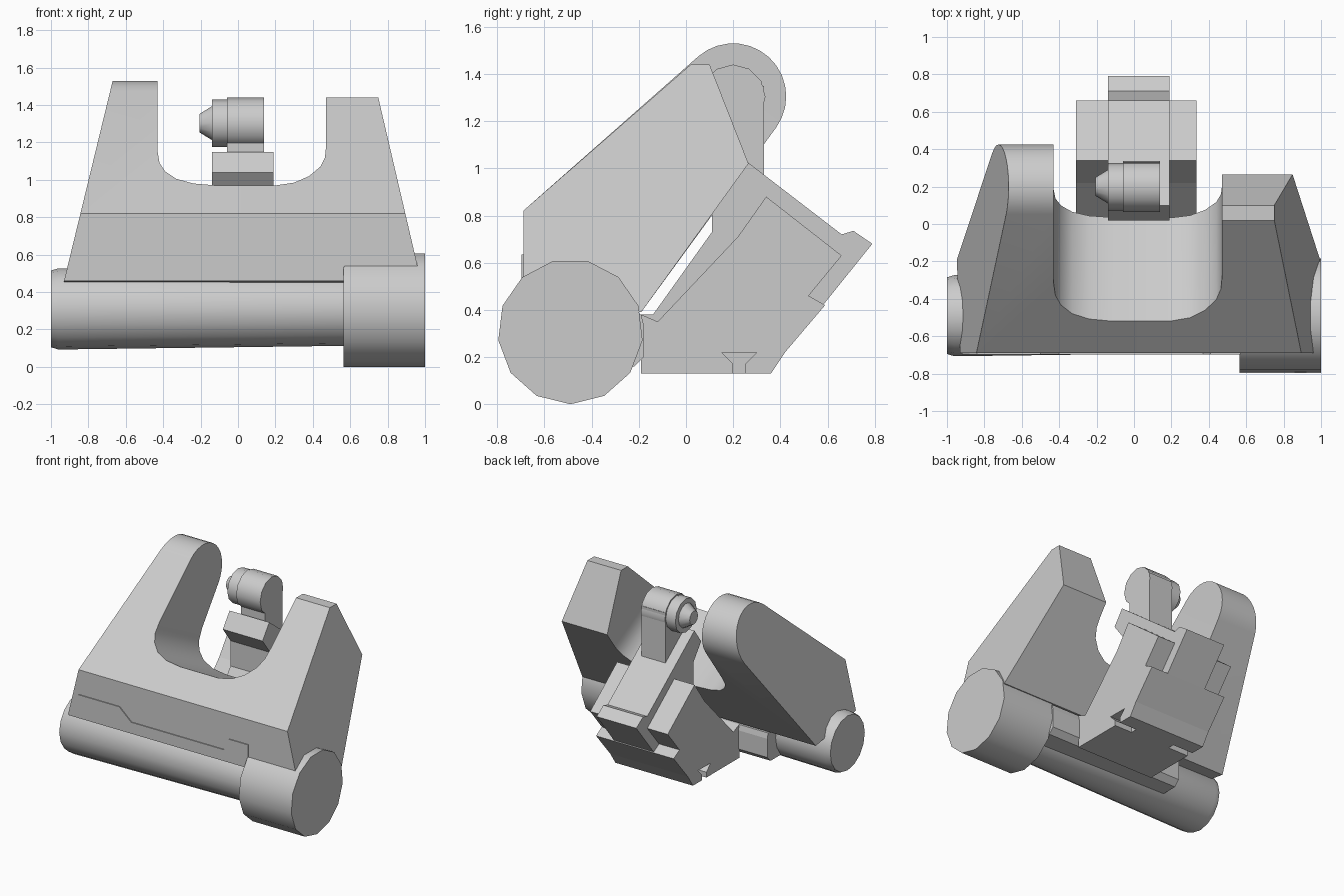
import bpy, bmesh, math

if "Cube" in bpy.data.objects:
    bpy.data.objects.remove(bpy.data.objects["Cube"])


def finish(bm, name, smooth=False):
    bmesh.ops.recalc_face_normals(bm, faces=bm.faces)
    me = bpy.data.meshes.new(name)
    bm.to_mesh(me)
    bm.free()
    ob = bpy.data.objects.new(name, me)
    bpy.context.collection.objects.link(ob)
    if smooth:
        bpy.ops.object.select_all(action='DESELECT')
        ob.select_set(True)
        bpy.context.view_layer.objects.active = ob
        bpy.ops.object.shade_smooth_by_angle(angle=math.radians(35))
    return ob


def loft(name, rings, smooth=False):
    """Skin a list of equally long point rings and close both ends."""
    bm = bmesh.new()
    vs = [[bm.verts.new(p) for p in r] for r in rings]
    n = len(rings[0])
    for a, b in zip(vs, vs[1:]):
        for i in range(n):
            j = (i + 1) % n
            bm.faces.new((a[i], a[j], b[j], b[i]))
    bm.faces.new(vs[0])
    bm.faces.new(vs[-1])
    return finish(bm, name, smooth)


def prism(name, prof, x0, x1):
    """(y, z) profile between x0 and x1; either may be a function of z."""
    at = lambda x, z: x(z) if callable(x) else x
    return loft(name, [[(at(x, z), y, z) for y, z in prof] for x in (x0, x1)])


def lathe_x(name, cy, cz, stations, n):
    """Round part along x; stations are (x, radius)."""
    ang = [2 * math.pi * i / n - math.pi / 2 for i in range(n)]
    return loft(name, [[(x, cy + r * math.cos(a), cz + r * math.sin(a)) for a in ang]
                       for x, r in stations], True)


def boolean(ob, other, op):
    m = ob.modifiers.new(op, 'BOOLEAN')
    m.operation, m.object, m.solver = op, other, 'EXACT'
    bpy.context.view_layer.objects.active = ob
    bpy.ops.object.modifier_apply(modifier=m.name)
    bpy.data.objects.remove(other)


# Yoke: two arm profiles with sloping outer sides, joined in the middle
left_side = lambda z: -0.67 - (1.53 - z) * 0.243
right_side = lambda z: 0.75 + (1.44 - z) * 0.233
base = [(-0.19, 0.39), (-0.69, 0.46), (-0.69, 0.82)]
arc = []
for i in range(15):
    a = math.radians(131 - i * (131 + 35.5) / 14)
    arc.append((0.2 + 0.225 * math.cos(a), 1.305 + 0.225 * math.sin(a)))
yoke = prism("yoke", base + arc, left_side, 0.02)
right_arm = prism("right_arm", base + [(0.02, 1.44), (0.10, 1.44), (0.265, 1.02)], 0.02, right_side)
boolean(yoke, right_arm, 'UNION')

# U-shaped opening, cut along a direction sloping down to the back
u = [(-0.43, 2.2), (-0.43, 1.15), (-0.42, 1.09), (-0.39, 1.045), (-0.33, 1.005), (-0.24, 0.98),
     (-0.12, 0.97), (0.2, 0.97), (0.3, 0.985), (0.38, 1.02), (0.44, 1.07), (0.465, 1.12),
     (0.47, 1.17), (0.47, 2.2)]
cutter = loft("cutter", [[(x, -0.69 + (z - 0.82) / 0.873 + t, z - 0.49 * t) for x, z in u]
                         for t in (-1.0, 1.5)])
cutter.hide_render = True
boolean(yoke, cutter, 'DIFFERENCE')
bpy.ops.object.select_all(action='DESELECT')
yoke.select_set(True)
bpy.context.view_layer.objects.active = yoke
bpy.ops.object.shade_smooth_by_angle(angle=math.radians(30))

# Thin plate on the front lip
plate = [(-0.92, 0.46), (-0.88, 0.59), (-0.84, 0.635), (-0.5, 0.635), (-0.40, 0.545),
         (0.37, 0.545), (0.41, 0.635), (0.57, 0.635), (0.57, 0.46)]
loft("front_plate", [[(x, y, z) for x, z in plate] for y in (-0.697, -0.62)])

# Long barrel and its larger end cap
lathe_x("barrel", -0.49, 0.31, [(-1, 0.205), (-0.96, 0.217), (0.6, 0.197)], 16)
lathe_x("barrel_cap", -0.49, 0.308, [(0.565, 0.308), (1.0, 0.308)], 13)

# Bar joining the barrel to the rear block
prism("barrel_bar", [(-0.4, 0.38), (-0.19, 0.38), (-0.18, 0.34), (-0.18, 0.2),
                     (-0.22, 0.16), (-0.4, 0.16)], -0.55, 0.57)

# Rear block: wide body, narrow centre rail with a lip
prism("rear_block", [(-0.19, 0.22), (-0.19, 0.38), (-0.12, 0.35), (0.22, 0.71), (0.34, 0.88),
                     (0.66, 0.63), (0.52, 0.46), (0.59, 0.42), (0.42, 0.22)], -0.31, 0.335)
prism("centre_rail", [(-0.19, 0.13), (-0.19, 0.38), (-0.14, 0.38), (0.11, 0.73), (0.11, 0.92),
                      (0.02, 1.04), (0.10, 1.15), (0.66, 0.72), (0.71, 0.735), (0.79, 0.68),
                      (0.42, 0.22), (0.36, 0.13)], -0.14, 0.19)

# Chamfered feet on both sides of the rail
for side, x0, x1 in (("left", -0.31, -0.14), ("right", 0.19, 0.335)):
    prism(side + "_front_foot", [(-0.19, 0.13), (-0.19, 0.22), (0.15, 0.22), (0.2, 0.17),
                                 (0.2, 0.13)], x0, x1)
    prism(side + "_rear_foot", [(0.25, 0.13), (0.25, 0.17), (0.30, 0.22), (0.42, 0.22),
                                (0.36, 0.13)], x0, x1)

# Post carrying the cross pin
prism("pin_post", [(0.12, 0.95), (0.12, 1.3), (0.33, 1.35), (0.33, 0.9)], -0.06, 0.14)
lathe_x("pin_head", 0.2, 1.303, [(-0.06, 0.137), (0.14, 0.137)], 12)
lathe_x("pin_knob", 0.2, 1.303, [(-0.05, 0.127), (-0.14, 0.127), (-0.14, 0.09), (-0.205, 0.05)], 12)
